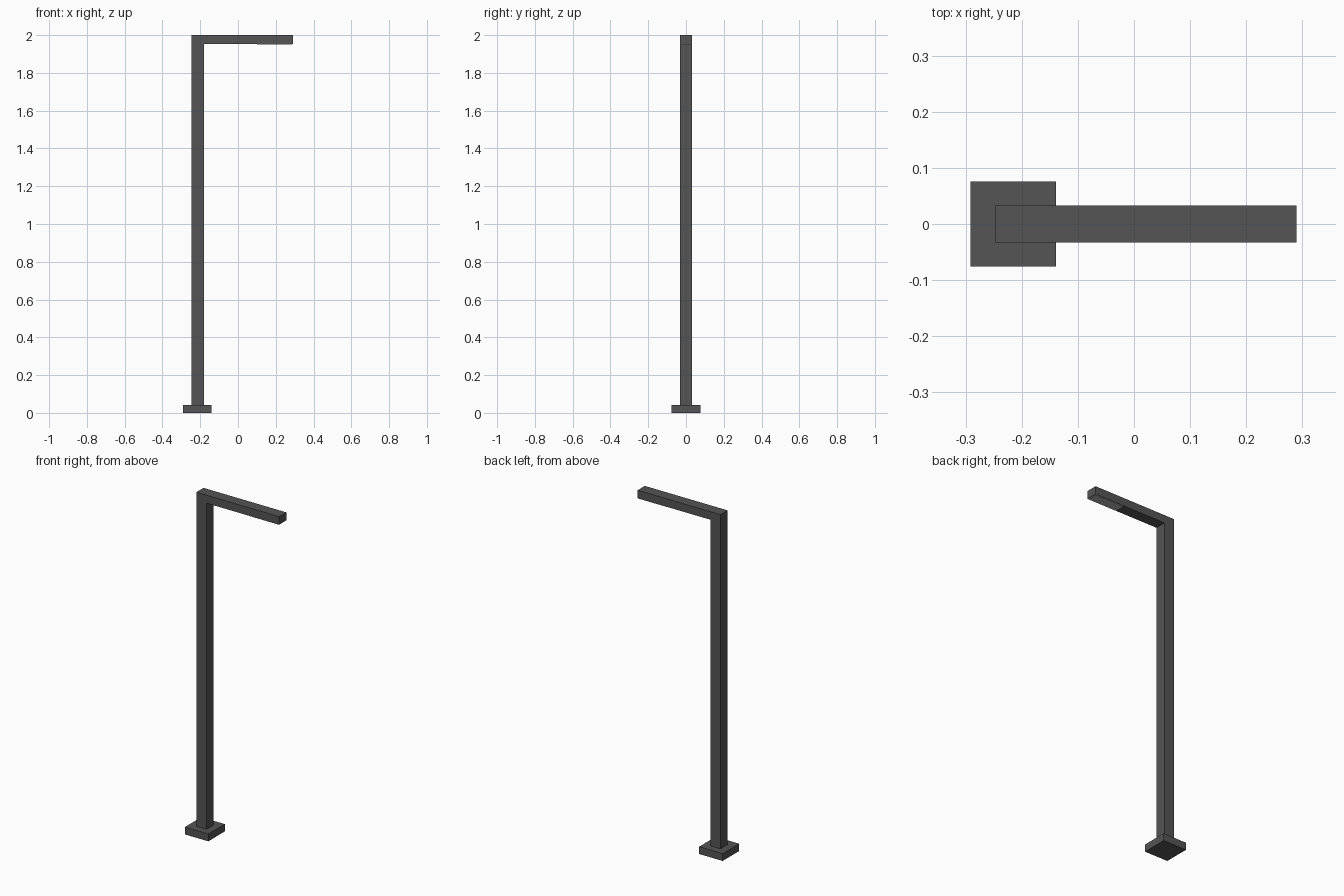
import bpy
import bmesh

cube = bpy.data.objects.get("Cube")
if cube:
    bpy.data.objects.remove(cube, do_unlink=True)


def make_material(name, value):
    mat = bpy.data.materials.new(name)
    mat.use_nodes = True
    colour = (value, value, value, 1.0)
    mat.diffuse_color = colour
    mat.node_tree.nodes["Principled BSDF"].inputs["Base Color"].default_value = colour
    return mat


def extrude_profile(name, outline, half_depth, mat):
    """Extrude a closed x-z outline symmetrically along y."""
    bm = bmesh.new()
    face = bm.faces.new([bm.verts.new((x, -half_depth, z)) for x, z in outline])
    new = bmesh.ops.extrude_face_region(bm, geom=[face])["geom"]
    verts = [v for v in new if isinstance(v, bmesh.types.BMVert)]
    bmesh.ops.translate(bm, verts=verts, vec=(0, 2 * half_depth, 0))
    bmesh.ops.recalc_face_normals(bm, faces=bm.faces)
    mesh = bpy.data.meshes.new(name)
    bm.to_mesh(mesh)
    bm.free()
    mesh.materials.append(mat)
    obj = bpy.data.objects.new(name, mesh)
    bpy.context.collection.objects.link(obj)
    return obj


def box_outline(x0, x1, z0, z1):
    return [(x0, z0), (x1, z0), (x1, z1), (x0, z1)]


dark_metal = make_material("dark_grey_metal", 0.09)
lamp_grey = make_material("light_grey_lamp", 0.45)

BASE_TOP = 0.043
POST_LEFT, POST_RIGHT = -0.247, -0.181
ARM_END, ARM_BOTTOM, TOP = 0.29, 1.953, 2.0
HALF_WIDTH = 0.033

# Square foot
extrude_profile("base_plate", box_outline(-0.291, -0.139, 0, BASE_TOP), 0.076, dark_metal)

# Post and arm as one bent beam
extrude_profile("post_and_arm", [
    (POST_LEFT, BASE_TOP), (POST_RIGHT, BASE_TOP), (POST_RIGHT, ARM_BOTTOM),
    (ARM_END, ARM_BOTTOM), (ARM_END, TOP), (POST_LEFT, TOP)], HALF_WIDTH, dark_metal)

# Lamp panel flush under the tip of the arm
extrude_profile("lamp_panel", box_outline(0.1, ARM_END - 0.003, ARM_BOTTOM - 0.002, ARM_BOTTOM + 0.002),
                HALF_WIDTH - 0.002, lamp_grey)
